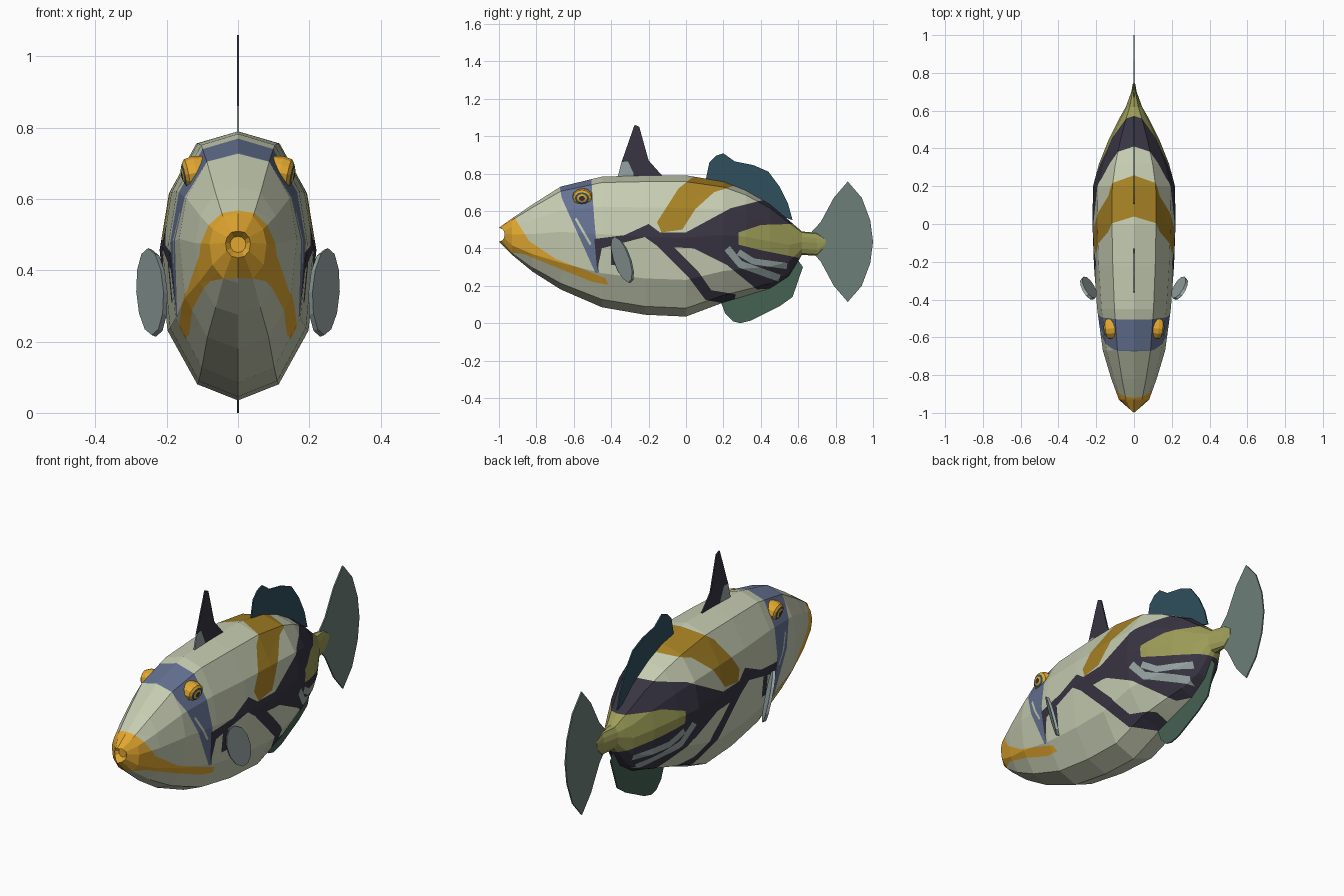
import bpy, bmesh, math
from mathutils import Vector

if "Cube" in bpy.data.objects:
    bpy.data.objects.remove(bpy.data.objects["Cube"])

PALETTE = {
    "cream": (0.56, 0.60, 0.44), "ink": (0.04, 0.035, 0.056), "slate_blue": (0.13, 0.17, 0.29),
    "orange": (0.76, 0.39, 0.03), "gold": (0.38, 0.22, 0.018), "olive": (0.34, 0.34, 0.1),
    "teal": (0.028, 0.078, 0.11), "sea_green": (0.06, 0.12, 0.085),
    "tail_grey": (0.15, 0.21, 0.185), "pale_grey": (0.3, 0.37, 0.36)}
CREAM, INK, BLUE, ORANGE, GOLD, OLIVE, TEAL, GREEN, TAIL, PALE = range(10)
mats = []
for label, rgb in PALETTE.items():
    m = bpy.data.materials.new(label)
    m.diffuse_color = (*rgb, 1)
    m.use_nodes = True
    m.node_tree.nodes["Principled BSDF"].inputs["Base Color"].default_value = m.diffuse_color
    mats.append(m)


def finish(bm, name):
    bmesh.ops.recalc_face_normals(bm, faces=bm.faces[:])
    me = bpy.data.meshes.new(name)
    bm.to_mesh(me)
    bm.free()
    for m in mats:
        me.materials.append(m)
    bpy.context.collection.objects.link(bpy.data.objects.new(name, me))


def loft(bm, rings, ring_mats):
    """Bridge closed rings of points and cap both ends."""
    vs = [[bm.verts.new(p) for p in r] for r in rings]
    n = len(vs[0])
    for a, b, mat in zip(vs, vs[1:], ring_mats):
        for i in range(n):
            j = (i + 1) % n
            bm.faces.new((a[i], a[j], b[j], b[i])).material_index = mat
    bm.faces.new(vs[0]).material_index = ring_mats[0]
    bm.faces.new(vs[-1]).material_index = ring_mats[-1]


def edges_of(poly):
    return zip(poly, poly[1:] + poly[:1])


def inside(y, z, poly):
    hit = False
    for (y1, z1), (y2, z2) in edges_of(poly):
        if (z1 > z) != (z2 > z) and y < (y2 - y1) * (z - z1) / (z2 - z1) + y1:
            hit = not hit
    return hit


def paint(bm, poly, mat):
    """Cut a side-view outline into the mesh, then colour the faces inside it."""
    for (y1, z1), (y2, z2) in edges_of(poly):
        geom = set()
        for f in bm.faces:
            ys = [v.co.y for v in f.verts]
            zs = [v.co.z for v in f.verts]
            if (min(ys) <= max(y1, y2) and max(ys) >= min(y1, y2)
                    and min(zs) <= max(z1, z2) and max(zs) >= min(z1, z2)):
                geom.update([f, *f.edges, *f.verts])
        if geom:
            bmesh.ops.bisect_plane(bm, geom=list(geom), dist=1e-5, plane_co=(0, y1, z1),
                                   plane_no=Vector((0, z1 - z2, y2 - y1)).normalized())
    for f in bm.faces:
        c = f.calc_center_median()
        if inside(c.y, c.z, poly):
            f.material_index = mat


def stroke(path, width):
    """Outline of a constant-width stripe along a path."""
    pts = [Vector(p) for p in path]
    left, right = [], []
    for i, p in enumerate(pts):
        d = (pts[min(i + 1, len(pts) - 1)] - pts[max(i - 1, 0)]).normalized() * width / 2
        left.append((p.x - d.y, p.y + d.x))
        right.append((p.x + d.y, p.y - d.x))
    return left + right[::-1]


# Body: twelve-sided sections, (y, top, bottom, half width)
STATIONS = [
    (-1, .51, .435, .035), (-.93, .56, .365, .08), (-.82, .635, .275, .12),
    (-.67, .73, .18, .165), (-.45, .783, .085, .195), (-.22, .79, .045, .212),
    (0, .79, .035, .22), (.2, .757, .11, .217), (.32, .71, .145, .185), (.45, .635, .185, .133),
    (.55, .55, .25, .083), (.62, .49, .365, .043), (.7, .483, .36, .014), (.745, .45, .41, .006)]
HALF = [(0, 1), (.53, .955), (.88, .77), (1, .56), (.9, .26), (.52, .06), (0, 0)]
SECTION = HALF + [(-w, h) for w, h in HALF[-2:0:-1]]


def section(y, top, bot, hw, lip=0):
    return [(w * hw, y + lip * abs(w), bot + h * (top - bot)) for w, h in SECTION]


bm = bmesh.new()
rings = [section(-.955, .495, .45, .022), section(*STATIONS[0], lip=.03)]
rings += [section(*s) for s in STATIONS[1:]]
loft(bm, rings, [ORANGE] + [CREAM] * len(STATIONS))

# Eye bar with a thin pale slit
paint(bm, [(-.69, .82), (-.665, .67), (-.485, .27), (-.465, .27), (-.49, .55), (-.51, .82)], BLUE)
paint(bm, stroke([(-.59, .56), (-.51, .42)], .012), CREAM)
# Lips and cheek line
paint(bm, [(-1.05, .62), (-.92, .57), (-.84, .44), (-.7, .345), (-.43, .24), (-.415, .205),
           (-.5, .22), (-.87, .37), (-1.05, .39)], ORANGE)
# Saddle, swept forward down the flanks
paint(bm, [(.3, .8), (.26, .735), (.15, .7), (.05, .61), (-.02, .5), (-.13, .485), (-.155, .54),
           (-.04, .72), (.06, .8)], GOLD)
# Dark flank band
paint(bm, [(-.49, .45), (-.33, .47), (-.2, .53), (-.14, .485), (0, .485), (.24, .615), (.46, .67),
           (.57, .56), (.62, .3), (.52, .19), (.38, .18), (.22, .31), (.04, .4), (-.15, .41),
           (-.22, .46), (-.45, .4), (-.475, .28)], INK)
# Belly stripe, side fin root, pale streaks
paint(bm, stroke([(-.13, .43), (.04, .26), (.12, .15), (.26, .125)], .06), INK)
paint(bm, stroke([(-.38, .42), (-.38, .31)], .04), INK)
paint(bm, stroke([(.22, .4), (.29, .315), (.5, .24)], .038), PALE)
paint(bm, stroke([(.28, .38), (.36, .33), (.54, .305)], .033), PALE)
# Tail root
paint(bm, [(.28, .485), (.4, .525), (.56, .53), (.8, .56), (.8, .3), (.6, .35), (.4, .39),
           (.28, .42)], OLIVE)
finish(bm, "body")


def plate(points, normal, thick, mat):
    """Thin fin with the given 3D outline."""
    bm = bmesh.new()
    off = Vector(normal).normalized() * thick / 2
    loft(bm, [[Vector(p) + s * off for p in points] for s in (-1, 1)], [mat])
    return bm


def mid_fin(outline, mat):
    return plate([(0, y, z) for y, z in outline], (1, 0, 0), .007, mat)


# Tail fin, mirrored about its middle height
upper = [(.66, .475), (.72, .54), (.79, .67), (.865, .757), (.94, .67), (.985, .55)]
lower = [(y, .87 - z) for y, z in reversed(upper)]
finish(mid_fin(upper + [(1, .435)] + lower, TAIL), "tail_fin")

# Front dorsal spine with pale root
bm = mid_fin([(-.37, .76), (-.345, .86), (-.275, 1.06), (-.25, 1.05), (-.2, .87), (-.12, .78)], INK)
paint(bm, [(-.4, .7), (-.36, .86), (-.31, .865), (-.28, .8), (-.28, .7)], PALE)
finish(bm, "front_dorsal_fin")

# Rear dorsal and anal fins
finish(mid_fin([(.1, .74), (.125, .86), (.16, .895), (.2, .908), (.26, .865), (.36, .845),
                (.44, .81), (.5, .73), (.545, .64), (.57, .55), (.44, .6)], TEAL),
       "rear_dorsal_fin")
finish(mid_fin([(.18, .13), (.21, .05), (.25, .01), (.29, 0), (.35, .015), (.5, .09), (.57, .14),
                (.625, .3), (.6, .335), (.45, .22)], GREEN), "anal_fin")

# Paired side fins and eyes
TURNS = [math.tau * i / 12 for i in range(12)]
EYE = [(-.05, .046, ORANGE), (0, .055, ORANGE), (.022, .05, ORANGE), (.03, .038, TEAL),
       (.034, .027, ORANGE), (.037, .016, INK)]
for side, tag in ((-1, "left"), (1, "right")):
    outline = []
    for a in TURNS:
        rise = .122 * math.sin(a)
        s = .5 + .44 * math.cos(a) + .5 * rise
        outline.append((side * (.198 + .087 * s), -.39 + .1 * s - .35 * rise, .338 + rise))
    finish(plate(outline, (side * .1, -.087, .04), .016, PALE), tag + "_side_fin")

    axis = Vector((side, -.1, -.2)).normalized()
    u = axis.cross(Vector((0, 0, 1))).normalized()
    v = u.cross(axis)
    centre = Vector((side * .122, -.553, .674))
    bm = bmesh.new()
    loft(bm, [[centre + axis * d + r * (math.cos(a) * u + .85 * math.sin(a) * v) for a in TURNS]
              for d, r, _ in EYE], [mat for _, _, mat in EYE])
    finish(bm, tag + "_eye")
